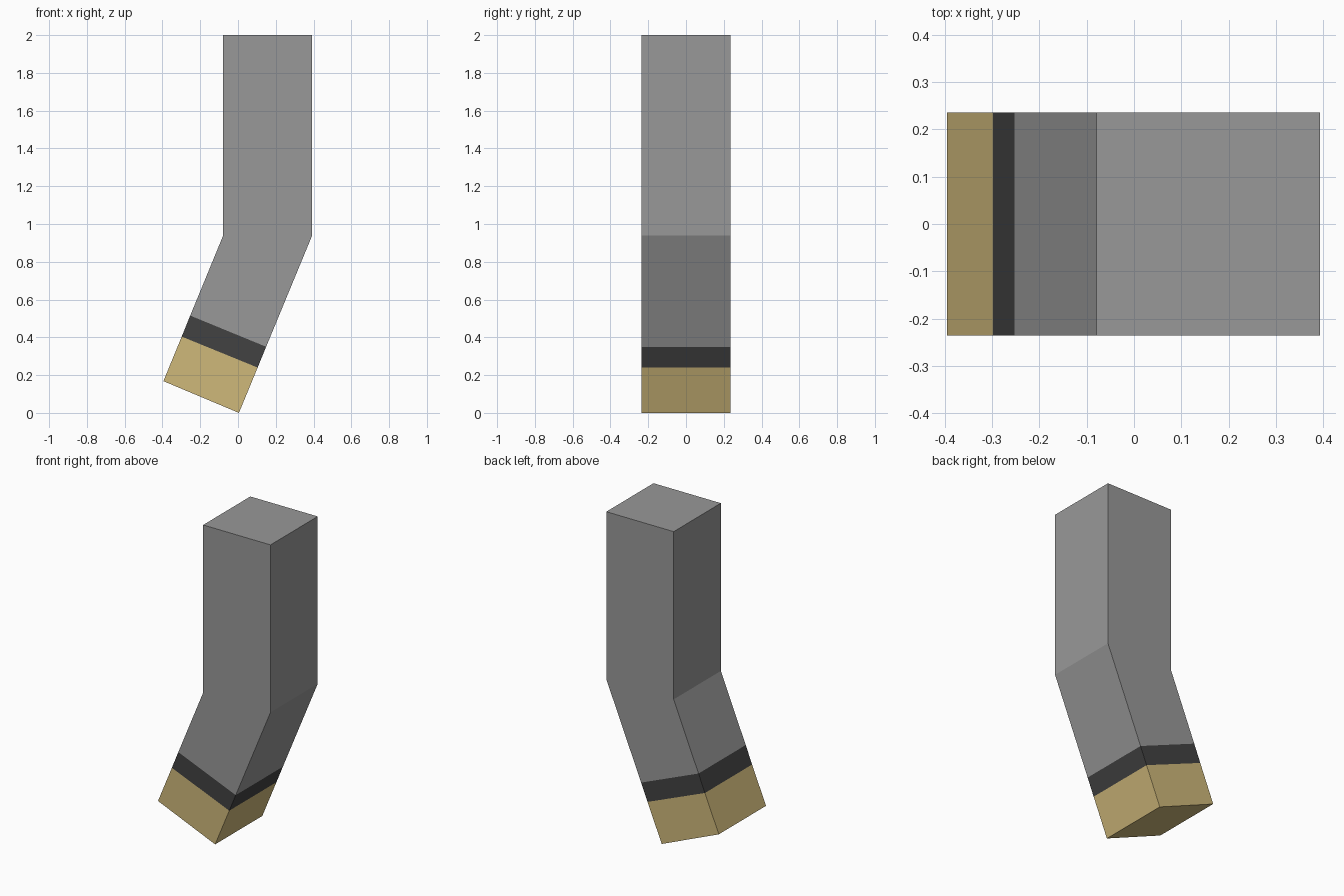
import bpy
import bmesh

cube = bpy.data.objects.get("Cube")
if cube:
    bpy.data.objects.remove(cube, do_unlink=True)


def make_material(name, rgb):
    mat = bpy.data.materials.new(name)
    mat.use_nodes = True
    color = (*rgb, 1.0)
    mat.diffuse_color = color
    mat.node_tree.nodes["Principled BSDF"].inputs["Base Color"].default_value = color
    return mat


materials = [
    make_material("tan", (0.62, 0.48, 0.195)),
    make_material("dark grey", (0.054, 0.054, 0.054)),
    make_material("mid grey", (0.315, 0.315, 0.315)),
]

HALF_DEPTH = 0.236

# Cross-sections from the tip up: left x, z and right x, z
sections = [
    (-0.395, 0.168, 0.005, 0.0),
    (-0.298, 0.404, 0.104, 0.240),
    (-0.253, 0.515, 0.149, 0.350),
    (-0.079, 0.938, 0.393, 0.940),
    (-0.079, 2.0, 0.393, 2.0),
]
# Colour of each segment between sections: tip, band, lower and upper length
segment_colors = [0, 1, 2, 2]

# Loft a closed square tube through the sections
bm = bmesh.new()
rings = []
for xa, za, xb, zb in sections:
    corners = [(xa, -HALF_DEPTH, za), (xb, -HALF_DEPTH, zb),
               (xb, HALF_DEPTH, zb), (xa, HALF_DEPTH, za)]
    rings.append([bm.verts.new(c) for c in corners])

for low, high, color in zip(rings, rings[1:], segment_colors):
    for i in range(4):
        j = (i + 1) % 4
        bm.faces.new((low[i], low[j], high[j], high[i])).material_index = color

# End caps
bm.faces.new(rings[0][::-1]).material_index = segment_colors[0]
bm.faces.new(rings[-1]).material_index = segment_colors[-1]
bmesh.ops.recalc_face_normals(bm, faces=bm.faces)

mesh = bpy.data.meshes.new("bent_arm")
bm.to_mesh(mesh)
bm.free()
for mat in materials:
    mesh.materials.append(mat)
bpy.context.collection.objects.link(bpy.data.objects.new("bent_arm", mesh))
